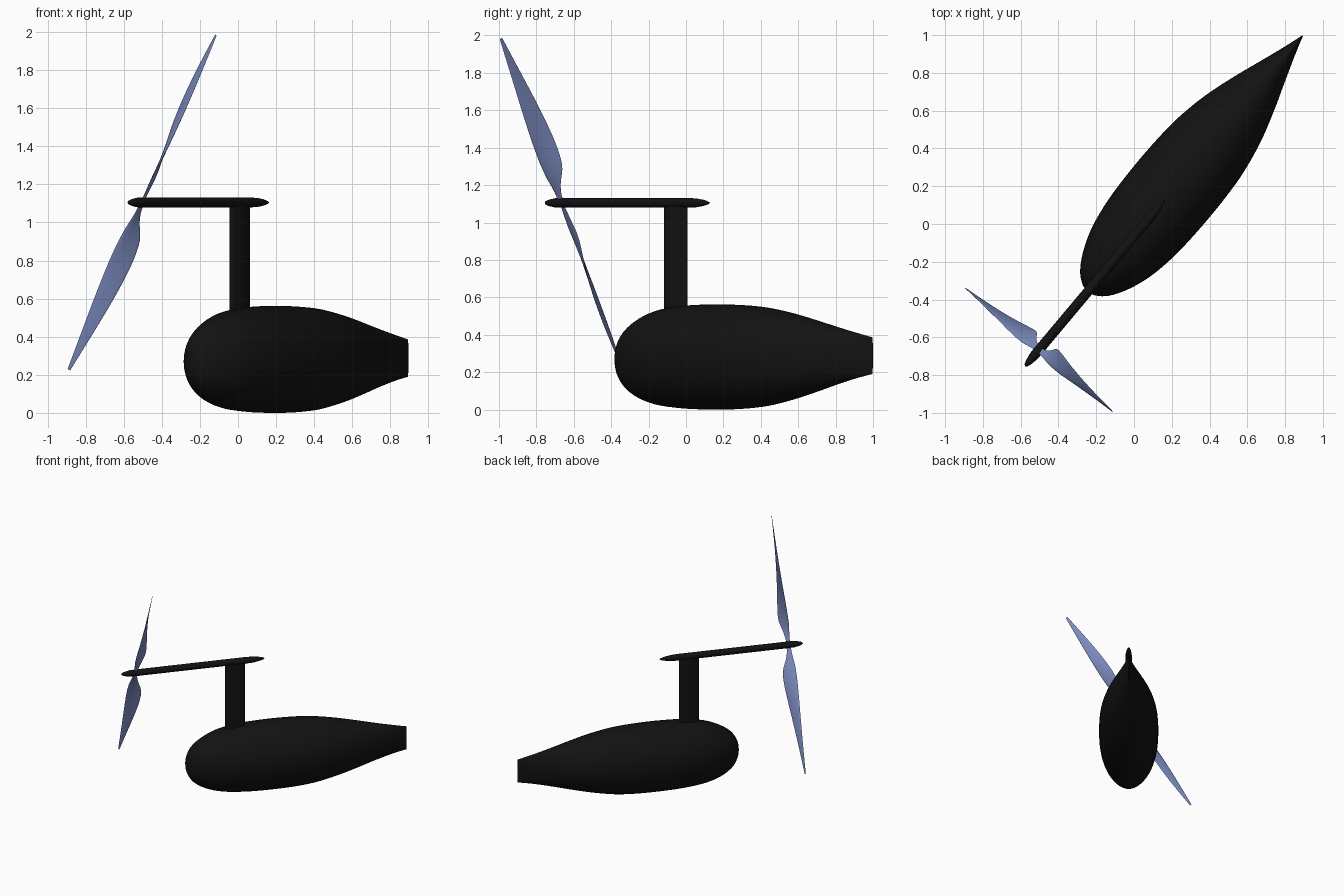
import bpy, bmesh
from math import radians, cos, sin, pi, atan2
from mathutils import Vector, Matrix

if "Cube" in bpy.data.objects:
    bpy.data.objects.remove(bpy.data.objects["Cube"])

# Local frame: +x runs along the body to the tail, turned 50 degrees and moved to the mast
FRAME = Matrix.Translation((0.01, -0.055, 0)) @ Matrix.Rotation(radians(50), 4, 'Z')


def material(name, rgb):
    m = bpy.data.materials.new(name)
    m.diffuse_color = (*rgb, 1)
    m.use_nodes = True
    m.node_tree.nodes["Principled BSDF"].inputs["Base Color"].default_value = m.diffuse_color
    return m


BLACK = material("black_paint", (0.006, 0.006, 0.006))
BLUE = material("blue_blade", (0.20, 0.26, 0.52))


def spline(rows, steps):
    """Catmull-Rom through rows of numbers."""
    out = []
    for i in range(len(rows) - 1):
        a, b, c, d = (rows[max(0, min(len(rows) - 1, i + k))] for k in (-1, 0, 1, 2))
        for j in range(steps):
            t = j / steps
            out.append([0.5 * (2 * q + (r - p) * t + (2 * p - 5 * q + 4 * r - s) * t * t
                               + (3 * q - p - 3 * r + s) * t ** 3)
                        for p, q, r, s in zip(a, b, c, d)])
    return out + [list(rows[-1])]


def loft(name, rings, mat, transforms=(Matrix.Identity(4),)):
    """Skin closed rings, cap both ends, repeat for each transform."""
    bm = bmesh.new()
    for tf in transforms:
        loops = [[bm.verts.new(FRAME @ tf @ p) for p in ring] for ring in rings]
        n = len(loops[0])
        for a, b in zip(loops, loops[1:]):
            for i in range(n):
                k = (i + 1) % n
                bm.faces.new((a[i], a[k], b[k], b[i]))
        bm.faces.new(loops[0][::-1])
        bm.faces.new(loops[-1])
    bmesh.ops.remove_doubles(bm, verts=bm.verts, dist=1e-5)
    bmesh.ops.recalc_face_normals(bm, faces=bm.faces)
    me = bpy.data.meshes.new(name)
    bm.to_mesh(me)
    bm.free()
    me.materials.append(mat)
    ob = bpy.data.objects.new(name, me)
    bpy.context.collection.objects.link(ob)
    bpy.ops.object.select_all(action='DESELECT')
    ob.select_set(True)
    bpy.context.view_layer.objects.active = ob
    bpy.ops.object.shade_smooth_by_angle(angle=radians(40))
    return ob


def ring_yz(x, z, w, h, n):
    return [Vector((x, w * cos(2 * pi * i / n), z + h * sin(2 * pi * i / n))) for i in range(n)]


# Body: (station, half width, centre height, half height), ending in an upright knife edge
body = [(-0.395, 0.003, 0.270, 0.004), (-0.385, 0.045, 0.270, 0.070),
        (-0.34, 0.100, 0.270, 0.145), (-0.25, 0.155, 0.272, 0.207),
        (-0.12, 0.202, 0.277, 0.252), (0.05, 0.230, 0.280, 0.274),
        (0.25, 0.240, 0.281, 0.281), (0.45, 0.238, 0.281, 0.278),
        (0.62, 0.225, 0.282, 0.265), (0.80, 0.191, 0.284, 0.233),
        (0.97, 0.140, 0.286, 0.193), (1.12, 0.087, 0.288, 0.155),
        (1.26, 0.038, 0.289, 0.122), (1.374, 0.002, 0.288, 0.098)]
loft("body", [ring_yz(s, z, w, h, 48) for s, w, z, h in spline(body, 4)], BLACK)

# Mast: thin streamlined strut
mast = [[Vector((0.08 * cos(2 * pi * i / 32), 0.02 * sin(2 * pi * i / 32), z)) for i in range(32)]
        for z in (0.45, 1.105)]
loft("mast", mast, BLACK)

# Shaft housing: slim rod with tapered ends
rod = [(-0.912, 0.001), (-0.905, 0.010), (-0.88, 0.018), (-0.84, 0.025), (-0.78, 0.026),
       (0.08, 0.026), (0.14, 0.024), (0.19, 0.017), (0.225, 0.008), (0.238, 0.001)]
loft("shaft_housing", [ring_yz(s, 1.105, r, r, 24) for s, r in rod], BLACK)

# Propeller: two twisted blades with constant pitch
chords = [(0.0, 0.034), (0.05, 0.036), (0.11, 0.058), (0.19, 0.102), (0.28, 0.117),
          (0.42, 0.112), (0.6, 0.090), (0.8, 0.056), (1.012, 0.016)]
blade = []
for r, c in spline(chords, 4):
    beta = -atan2(0.35, max(r, 0.06))
    shift = 0.2 * min(1, r / 0.2)
    ring = []
    for i in range(20):
        a = 2 * pi * i / 20
        q = c * (0.5 * cos(a) - shift)
        th = 0.055 * c * sin(a) * (1 + 0.3 * cos(a))
        # tangent points to -y in the local frame for an upright blade
        ring.append(Vector((q * sin(beta) + th * cos(beta),
                            -q * cos(beta) + th * sin(beta), r)))
    blade.append(ring)
hub = Matrix.Translation((-0.798, 0, 1.105))
loft("propeller_blades", blade, BLUE,
     [hub @ Matrix.Rotation(radians(30 + 180 * k), 4, 'X') for k in range(2)])
